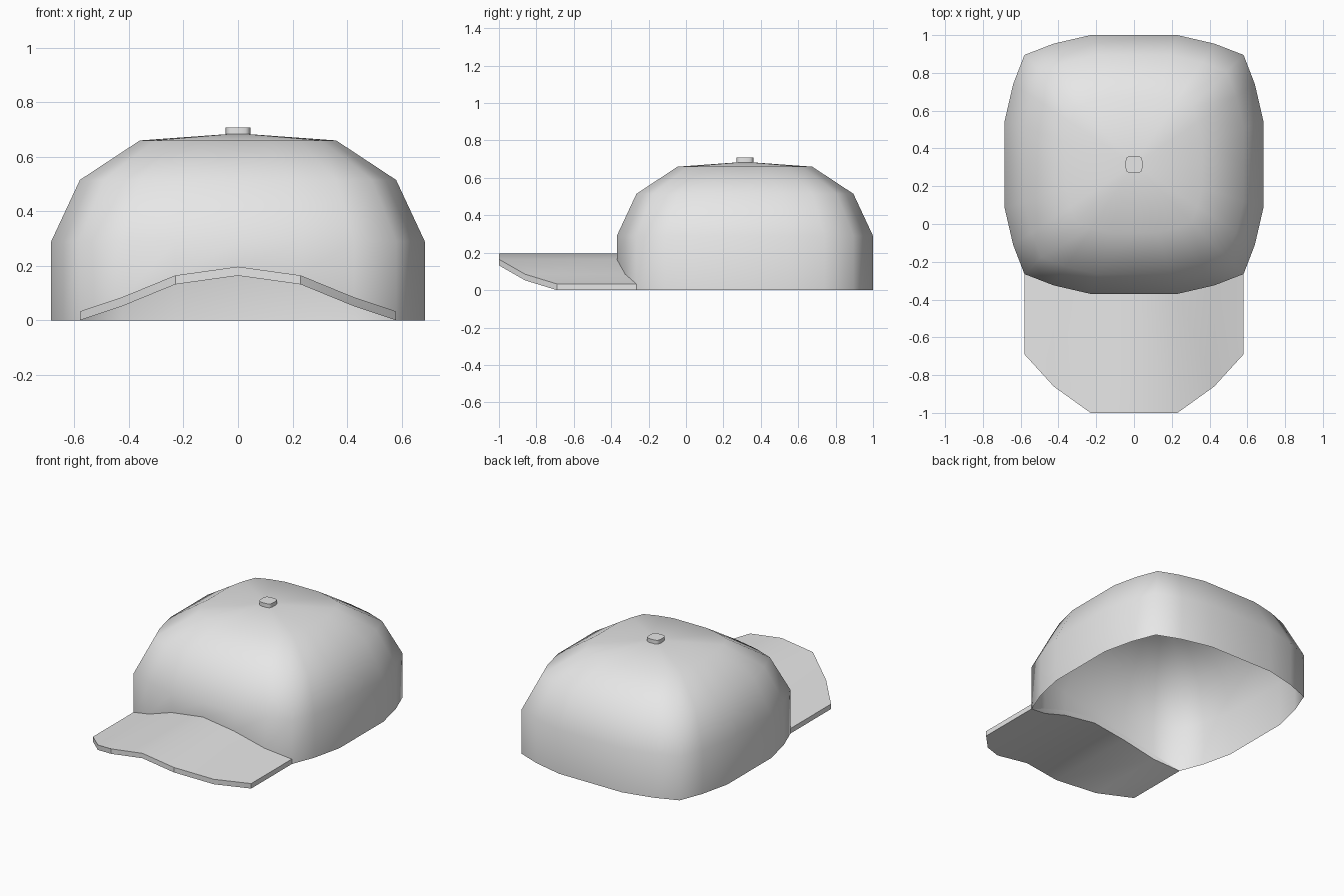
import bpy
import bmesh
import math

cube = bpy.data.objects.get("Cube")
if cube:
    bpy.data.objects.remove(cube, do_unlink=True)

grey = bpy.data.materials.new("light_grey")
grey.use_nodes = True
grey.diffuse_color = (0.8, 0.8, 0.8, 1)
grey.node_tree.nodes["Principled BSDF"].inputs["Base Color"].default_value = (0.8, 0.8, 0.8, 1)

CENTRE_Y = 0.315
# One side of the rounded square plan: x along the side, distance outwards
SIDE = [(-0.58, 0.58), (-0.425, 0.64), (-0.23, 0.685), (0, 0.685), (0.23, 0.685), (0.425, 0.64)]
PLAN = []
for k in range(4):
    c, s = math.cos(k * math.pi / 2), math.sin(k * math.pi / 2)
    PLAN += [(x * c + d * s, x * s - d * c) for x, d in SIDE]
# Arch of the brim's top surface, from one end to the other
ARCH = [0.033, 0.085, 0.165, 0.197, 0.165, 0.085, 0.033]
THICKNESS = 0.033


def finish(bm, name, angle):
    """Turn a bmesh into a shaded object."""
    mesh = bpy.data.meshes.new(name)
    bm.to_mesh(mesh)
    bm.free()
    mesh.materials.append(grey)
    obj = bpy.data.objects.new(name, mesh)
    bpy.context.collection.objects.link(obj)
    bpy.ops.object.select_all(action="DESELECT")
    obj.select_set(True)
    bpy.context.view_layer.objects.active = obj
    bpy.ops.object.shade_smooth_by_angle(angle=math.radians(angle))
    return obj


def ring(bm, scale, z):
    return [bm.verts.new((x * scale, y * scale + CENTRE_Y, z)) for x, y in PLAN]


def bridge(bm, low, high):
    n = len(low)
    for i in range(n):
        j = (i + 1) % n
        bm.faces.new((low[i], low[j], high[j], high[i]))


# Crown: open shell whose front hem follows the arched brim
bm = bmesh.new()
rings = [ring(bm, r / 0.685, z) for r, z in [(0.685, 0), (0.685, 0.29), (0.58, 0.515), (0.36, 0.66)]]
for i in range(1, 6):
    rings[0][i].co.z = ARCH[i]
for low, high in zip(rings, rings[1:]):
    bridge(bm, low, high)
apex = bm.verts.new((0, CENTRE_Y, 0.686))
top = rings[-1]
for i in range(len(top)):
    bm.faces.new((top[i], top[(i + 1) % len(top)], apex))
finish(bm, "crown", 80)

# Brim: arched sheet running forward from the crown, with thickness
bm = bmesh.new()
FRONT_Y = [-0.69, -0.86, -1, -1, -1, -0.86, -0.69]
rows = []
for drop in (0, THICKNESS):
    back = [bm.verts.new((PLAN[i][0], PLAN[i][1] + CENTRE_Y, ARCH[i] - drop)) for i in range(7)]
    front = [bm.verts.new((PLAN[i][0], FRONT_Y[i], ARCH[i] - drop)) for i in range(7)]
    rows.append(back + front[::-1])
upper, lower = rows
bridge(bm, lower, upper)
for loop in rows:
    for i in range(6):
        bm.faces.new((loop[i], loop[i + 1], loop[12 - i], loop[13 - i]))
bmesh.ops.recalc_face_normals(bm, faces=bm.faces)
finish(bm, "brim", 30)

# Button on the top of the crown
bm = bmesh.new()
base = ring(bm, 0.045 / 0.685, 0.675)
lid = ring(bm, 0.045 / 0.685, 0.708)
bridge(bm, base, lid)
bm.faces.new(lid)
bm.faces.new(base[::-1])
finish(bm, "top_button", 50)
